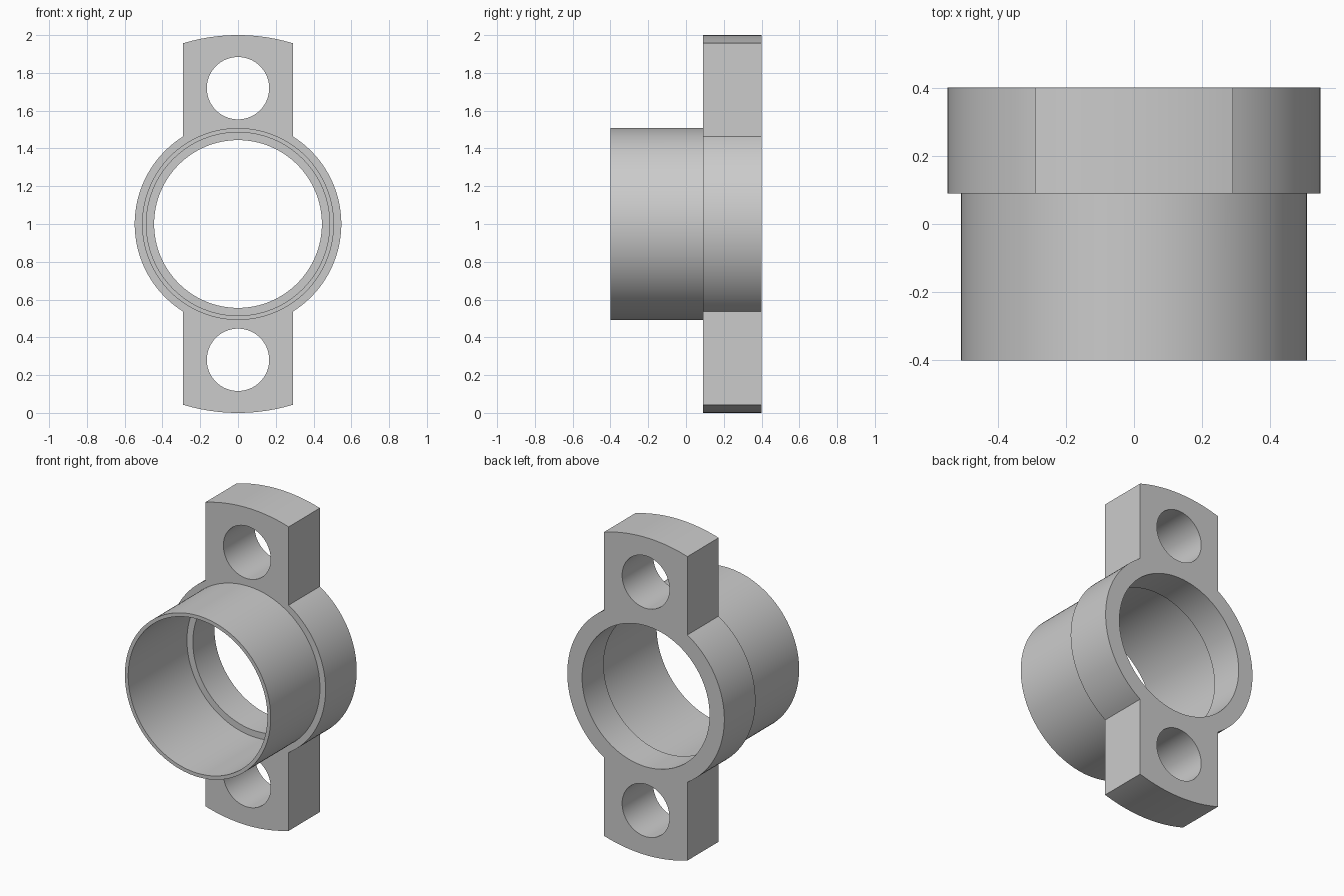
import bpy
import bmesh
from math import pi, sin, cos, asin, radians
from mathutils import Matrix

cube = bpy.data.objects.get("Cube")
if cube:
    bpy.data.objects.remove(cube, do_unlink=True)

# Main dimensions
FRONT, FLANGE_FRONT, LEDGE, BACK = -0.40, 0.09, 0.185, 0.40
FLANGE_R, SLEEVE_R, SOCKET_R, BORE_R = 0.547, 0.508, 0.485, 0.444
EAR_HALF, HOLE_R, HOLE_OFFSET = 0.29, 0.165, 0.719
CENTRE_Z = 1.0
SEGMENTS = 128

grey = bpy.data.materials.new("plain grey")
grey.use_nodes = True
colour = (0.6, 0.6, 0.6, 1)
grey.diffuse_color = colour
grey.node_tree.nodes["Principled BSDF"].inputs["Base Color"].default_value = colour


def add_object(name, bm):
    bmesh.ops.recalc_face_normals(bm, faces=bm.faces)
    mesh = bpy.data.meshes.new(name)
    bm.to_mesh(mesh)
    bm.free()
    mesh.materials.append(grey)
    obj = bpy.data.objects.new(name, mesh)
    bpy.context.collection.objects.link(obj)
    return obj


def cylinder(name, radius, y0, y1, z=CENTRE_Z):
    bm = bmesh.new()
    place = Matrix.Translation((0, (y0 + y1) / 2, z)) @ Matrix.Rotation(pi / 2, 4, "X")
    bmesh.ops.create_cone(bm, cap_ends=True, segments=SEGMENTS, radius1=radius,
                          radius2=radius, depth=y1 - y0, matrix=place)
    return add_object(name, bm)


def arc(radius, middle, half_angle, steps):
    angles = [middle + half_angle * (2 * i / steps - 1) for i in range(steps + 1)]
    return [(radius * cos(a), radius * sin(a)) for a in angles]


def combine(target, tool, operation):
    mod = target.modifiers.new(operation.title(), "BOOLEAN")
    mod.operation = operation
    mod.solver = "EXACT"
    mod.object = tool
    bpy.context.view_layer.objects.active = target
    bpy.ops.object.modifier_apply(modifier=mod.name)
    bpy.data.objects.remove(tool, do_unlink=True)


# Flange outline: round sides alternating with two arc-ended ears
ear_angle = asin(EAR_HALF / CENTRE_Z)
side_angle = pi / 2 - asin(EAR_HALF / FLANGE_R)
outline = []
for turn in (0, pi):
    outline += arc(FLANGE_R, turn, side_angle, 48)
    outline += arc(CENTRE_Z, turn + pi / 2, ear_angle, 24)

bm = bmesh.new()
face = bm.faces.new([bm.verts.new((x, FLANGE_FRONT, CENTRE_Z + z)) for x, z in outline])
extruded = bmesh.ops.extrude_face_region(bm, geom=[face], use_keep_orig=True)
moved = [v for v in extruded["geom"] if isinstance(v, bmesh.types.BMVert)]
bmesh.ops.translate(bm, verts=moved, vec=(0, BACK - FLANGE_FRONT, 0))
housing = add_object("flanged_housing", bm)

# Sleeve, then the stepped bore and the ear holes
combine(housing, cylinder("sleeve", SLEEVE_R, FRONT, LEDGE), "UNION")
combine(housing, cylinder("socket_cutter", SOCKET_R, FRONT - 0.1, LEDGE), "DIFFERENCE")
combine(housing, cylinder("bore_cutter", BORE_R, FRONT - 0.2, BACK + 0.1), "DIFFERENCE")
for side in (-1, 1):
    hole = cylinder("ear_hole_cutter", HOLE_R, 0, BACK + 0.1, CENTRE_Z + side * HOLE_OFFSET)
    combine(housing, hole, "DIFFERENCE")

# Smooth round walls with crisp edges
bpy.ops.object.select_all(action="DESELECT")
housing.select_set(True)
bpy.context.view_layer.objects.active = housing
bpy.ops.object.shade_smooth_by_angle(angle=radians(30))
